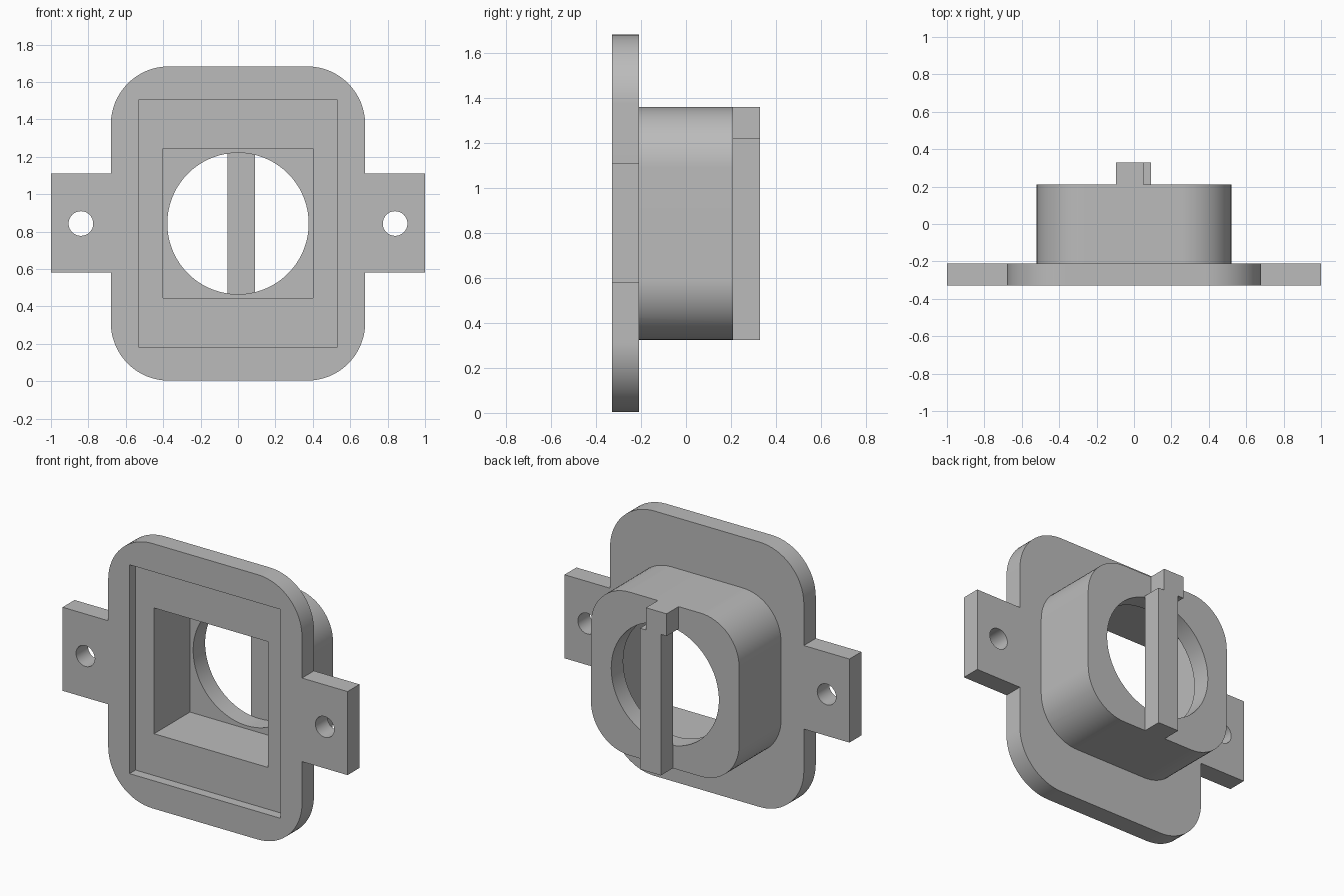
import bpy, bmesh, math

if "Cube" in bpy.data.objects:
    bpy.data.objects.remove(bpy.data.objects["Cube"])

grey = bpy.data.materials.new("plain_grey")
grey.use_nodes = True
colour = (0.5, 0.5, 0.5, 1)
grey.diffuse_color = colour
grey.node_tree.nodes["Principled BSDF"].inputs["Base Color"].default_value = colour

MID = 0.843                      # height of the centre axis
FRONT, FLANGE_BACK, COLLAR_BACK, BACK = -0.33, -0.21, 0.21, 0.33


def arc(cx, cz, r, start, sweep, n):
    """Points of an arc, angles in degrees."""
    return [(cx + r * math.cos(math.radians(start + sweep * i / n)),
             cz + r * math.sin(math.radians(start + sweep * i / n))) for i in range(n + 1)]


def circle(cx, r, n=72):
    return arc(cx, MID, r, 0, 360, n)[:-1]


def rect(x0, x1, z0, z1):
    return [(x0, z0), (x1, z0), (x1, z1), (x0, z1)]


def half_outline(w, h, r):
    """Right half of a rounded rectangle, bottom to top."""
    return (arc(w - r, MID - h + r, r, -90, 90, 16),
            arc(w - r, MID + h - r, r, 0, 90, 16))


def mirrored(half):
    return half + [(-x, z) for x, z in reversed(half)]


def prism(name, points, y0, y1):
    """Extrude an (x, z) outline from y0 to y1."""
    bm = bmesh.new()
    face = bm.faces.new([bm.verts.new((x, y0, z)) for x, z in points])
    new = bmesh.ops.extrude_face_region(bm, geom=[face])["geom"]
    verts = [v for v in new if isinstance(v, bmesh.types.BMVert)]
    bmesh.ops.translate(bm, verts=verts, vec=(0, y1 - y0, 0))
    bmesh.ops.recalc_face_normals(bm, faces=bm.faces)
    mesh = bpy.data.meshes.new(name)
    bm.to_mesh(mesh)
    bm.free()
    mesh.materials.append(grey)
    ob = bpy.data.objects.new(name, mesh)
    bpy.context.collection.objects.link(ob)
    return ob


def activate(ob):
    bpy.ops.object.select_all(action='DESELECT')
    ob.select_set(True)
    bpy.context.view_layer.objects.active = ob


def combine(target, tool, operation):
    activate(target)
    mod = target.modifiers.new(operation.lower(), 'BOOLEAN')
    mod.operation, mod.solver, mod.object = operation, 'EXACT', tool
    bpy.ops.object.modifier_apply(modifier=mod.name)
    bpy.data.objects.remove(tool)


# Flange with two mounting ears
low, high = half_outline(0.68, 0.84, 0.31)
ear = [(0.68, 0.58), (1, 0.58), (1, 1.11), (0.68, 1.11)]
housing = prism("flanged_housing", mirrored(low + ear + high), FRONT, FLANGE_BACK)

# Rounded collar behind the flange
low, high = half_outline(0.52, 0.518, 0.27)
combine(housing, prism("collar", mirrored(low + high), -0.25, COLLAR_BACK), 'UNION')

# Front recess, square bore, round opening and screw holes
cutters = [
    prism("recess_cutter", rect(-0.53, 0.53, 0.18, 1.505), -0.4, -0.27),
    prism("bore_cutter", rect(-0.4, 0.4, 0.445, 1.243), -0.4, 0.09),
    prism("opening_cutter", circle(0, 0.378), 0, 0.3),
    prism("left_hole_cutter", circle(0.84, 0.066, 32), -0.4, -0.1),
    prism("right_hole_cutter", circle(-0.84, 0.066, 32), -0.4, -0.1),
]
for cutter in cutters:
    cutter.hide_render = True
    combine(housing, cutter, 'DIFFERENCE')

activate(housing)
bpy.ops.object.shade_smooth_by_angle(angle=math.radians(30))
weighted = housing.modifiers.new("weighted_normals", 'WEIGHTED_NORMAL')
weighted.keep_sharp = True

# Upright bar across the rear opening, with an offset stop on top
prism("rear_bar", rect(-0.055, 0.092, 0.325, 1.22), COLLAR_BACK, BACK)
prism("bar_stop", rect(-0.095, 0.05, 1.22, 1.361), COLLAR_BACK, BACK)
